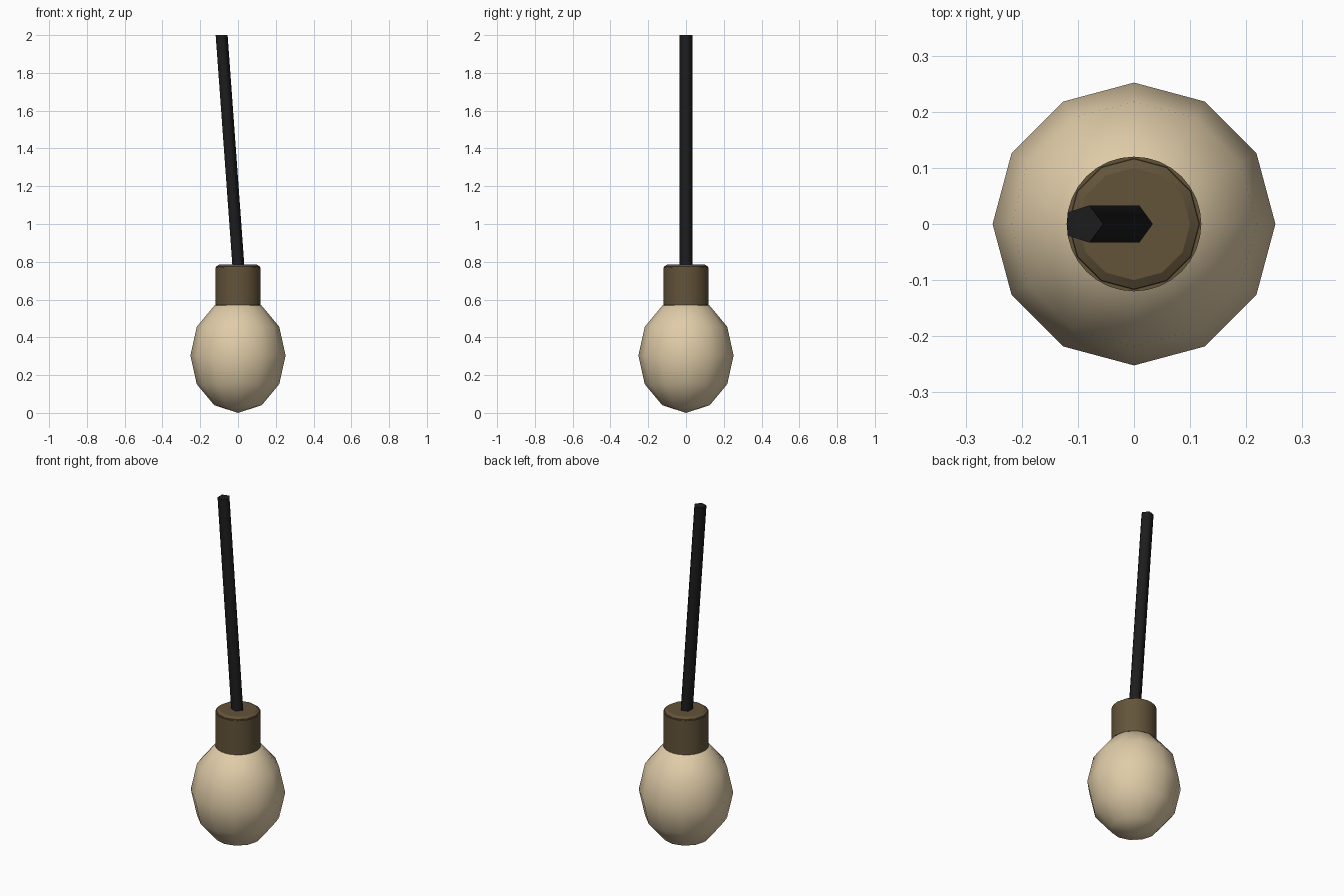
import bpy
import bmesh
from math import cos, sin, pi, radians
from mathutils import Matrix

cube = bpy.data.objects.get("Cube")
if cube:
    bpy.data.objects.remove(cube, do_unlink=True)


def material(name, rgb):
    mat = bpy.data.materials.new(name)
    mat.use_nodes = True
    colour = (*rgb, 1)
    mat.diffuse_color = colour
    mat.node_tree.nodes["Principled BSDF"].inputs["Base Color"].default_value = colour
    return mat


def finish(name, bm, mat, angle):
    bmesh.ops.recalc_face_normals(bm, faces=bm.faces)
    mesh = bpy.data.meshes.new(name)
    bm.to_mesh(mesh)
    bm.free()
    obj = bpy.data.objects.new(name, mesh)
    bpy.context.collection.objects.link(obj)
    mesh.materials.append(mat)
    bpy.ops.object.select_all(action="DESELECT")
    obj.select_set(True)
    bpy.context.view_layer.objects.active = obj
    bpy.ops.object.shade_smooth_by_angle(angle=radians(angle))


def loft(name, rings, sides, mat, angle):
    """Join regular polygon rings, each (centre x, z, radius), and cap the ends."""
    bm = bmesh.new()
    loops = [[bm.verts.new((x + r * cos(2 * pi * i / sides), r * sin(2 * pi * i / sides), z))
              for i in range(sides)] for x, z, r in rings]
    for low, high in zip(loops, loops[1:]):
        for i in range(sides):
            j = (i + 1) % sides
            bm.faces.new((low[i], low[j], high[j], high[i]))
    bm.faces.new(loops[0][::-1])
    bm.faces.new(loops[-1])
    finish(name, bm, mat, angle)


cream = material("warm cream glass", (0.74, 0.60, 0.39))
bronze = material("dark bronze", (0.125, 0.088, 0.042))
black = material("black rubber", (0.012, 0.012, 0.012))

# Bulb: coarse, smooth-shaded stretched sphere
bm = bmesh.new()
bmesh.ops.create_uvsphere(bm, u_segments=12, v_segments=6, radius=1)
bmesh.ops.transform(bm, verts=bm.verts,
                    matrix=Matrix.Translation((0, 0, 0.304)) @ Matrix.Diagonal((0.252, 0.252, 0.304, 1)))
finish("bulb", bm, cream, 180)

# Socket: round sleeve with a faceted lid
loft("socket", [(0, 0.57, 0.12), (0, 0.77, 0.12)], 32, bronze, 30)
loft("socket_lid", [(0, 0.765, 0.118), (0, 0.775, 0.116), (0, 0.785, 0.1)], 12, bronze, 30)

# Cord: five-sided and leaning to the right
loft("cord", [(0, 0.76, 0.035), (-0.09, 2, 0.035)], 5, black, 80)
